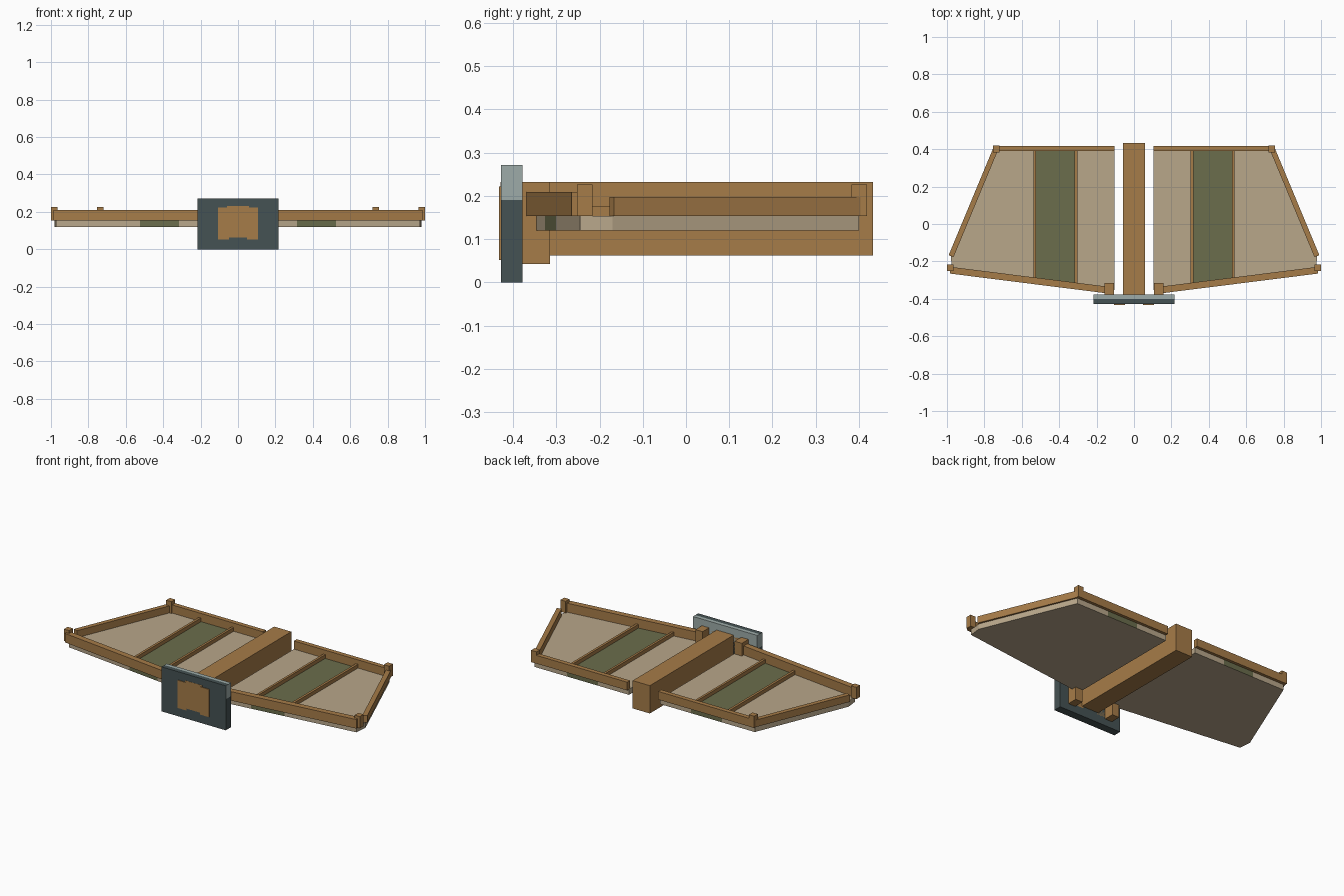
import bpy, bmesh, math
from mathutils import Vector

if "Cube" in bpy.data.objects:
    bpy.data.objects.remove(bpy.data.objects["Cube"])


def mat(name, rgb):
    m = bpy.data.materials.new(name)
    m.diffuse_color = (*rgb, 1)
    m.use_nodes = True
    m.node_tree.nodes["Principled BSDF"].inputs["Base Color"].default_value = m.diffuse_color
    return m


WOOD = mat("warm wood", (0.38, 0.20, 0.065))
CANVAS = mat("beige canvas", (0.48, 0.385, 0.255))
GREEN = mat("olive green", (0.145, 0.153, 0.072))
SLATE = mat("dark slate", (0.06, 0.085, 0.087))
GREY = mat("pale grey", (0.34, 0.41, 0.395))


def prism(name, pts, z0, z1, mats, cuts=(), rule=None):
    """Extrude a plan outline from z0 to z1, cut it, and colour faces by rule."""
    bm = bmesh.new()
    base = bm.faces.new([bm.verts.new((x, y, z0)) for x, y in pts])
    ext = bmesh.ops.extrude_face_region(bm, geom=[base])
    top = [v for v in ext["geom"] if isinstance(v, bmesh.types.BMVert)]
    bmesh.ops.translate(bm, verts=top, vec=(0, 0, z1 - z0))
    for co, no in cuts:
        geom = bm.verts[:] + bm.edges[:] + bm.faces[:]
        bmesh.ops.bisect_plane(bm, geom=geom, plane_co=co, plane_no=no)
    bmesh.ops.recalc_face_normals(bm, faces=bm.faces)
    if rule:
        for f in bm.faces:
            f.material_index = rule(f.calc_center_median(), f.normal)
    me = bpy.data.meshes.new(name)
    bm.to_mesh(me)
    bm.free()
    for m in mats:
        me.materials.append(m)
    ob = bpy.data.objects.new(name, me)
    bpy.context.collection.objects.link(ob)
    return ob


def box(name, x0, x1, y0, y1, z0, z1, m=WOOD):
    return prism(name, [(x0, y0), (x1, y0), (x1, y1), (x0, y1)], z0, z1, [m])


def beam(name, a, b, width, z0, z1):
    a, b = Vector(a), Vector(b)
    d = (b - a).normalized()
    n = Vector((-d.y, d.x)) * width / 2
    return prism(name, [a - n, b - n, b + n, a + n], z0, z1, [WOOD])


# Central spine
box("spine", -0.058, 0.058, -0.429, 0.432, 0.062, 0.232)

# Nose plate: dark front and lower half, pale upper sides and back
prism("nose_plate", [(-0.217, -0.428), (0.217, -0.428), (0.217, -0.378), (-0.217, -0.378)],
      0, 0.272, [SLATE, GREY],
      cuts=[((0, 0, 0.19), (0, 0, 1)), ((0, -0.4, 0), (0, 1, 0))],
      rule=lambda c, n: int(c.z > 0.19 and n.y > -0.5 and (n.z < 0.5 or c.y > -0.4)))


# Canvas panel with a green band on every side but the underside
def panel_colour(c, n):
    return int(0.315 < abs(c.x) < 0.525 and n.z > -0.5)


for s, side in ((1, "right"), (-1, "left")):
    def bx(name, x0, x1, *rest):
        return box(f"{side}_{name}", min(s * x0, s * x1), max(s * x0, s * x1), *rest)

    outline = [(0.105, -0.352), (0.972, -0.245), (0.98, -0.17), (0.745, 0.40), (0.105, 0.40)]
    prism(f"{side}_panel", [(s * x, y) for x, y in outline], 0.12, 0.154, [CANVAS, GREEN],
          cuts=[((s * x, 0, 0), (1, 0, 0)) for x in (0.315, 0.525)], rule=panel_colour)

    # Edge rails
    beam(f"{side}_front_rail", (s * 0.11, -0.357), (s * 0.983, -0.247), 0.036, 0.154, 0.209)
    beam(f"{side}_outer_rail", (s * 0.978, -0.172), (s * 0.738, 0.405), 0.028, 0.154, 0.197)
    bx("back_rail", 0.105, 0.745, 0.39, 0.418, 0.154, 0.204)

    # Ribs beside the green band
    bx("inner_rib", 0.303, 0.317, -0.318, 0.395, 0.150, 0.177)
    bx("outer_rib", 0.523, 0.538, -0.29, 0.395, 0.150, 0.177)

    # Posts at the corners
    bx("back_post", 0.718, 0.754, 0.383, 0.419, 0.154, 0.226)
    bx("tip_post", 0.965, 1.0, -0.252, -0.216, 0.154, 0.226)
    bx("root_post", 0.108, 0.157, -0.378, -0.315, 0.042, 0.232)

    # Peg showing through the nose plate
    bx("nose_peg", 0.047, 0.107, -0.432, -0.378, 0.052, 0.222)
